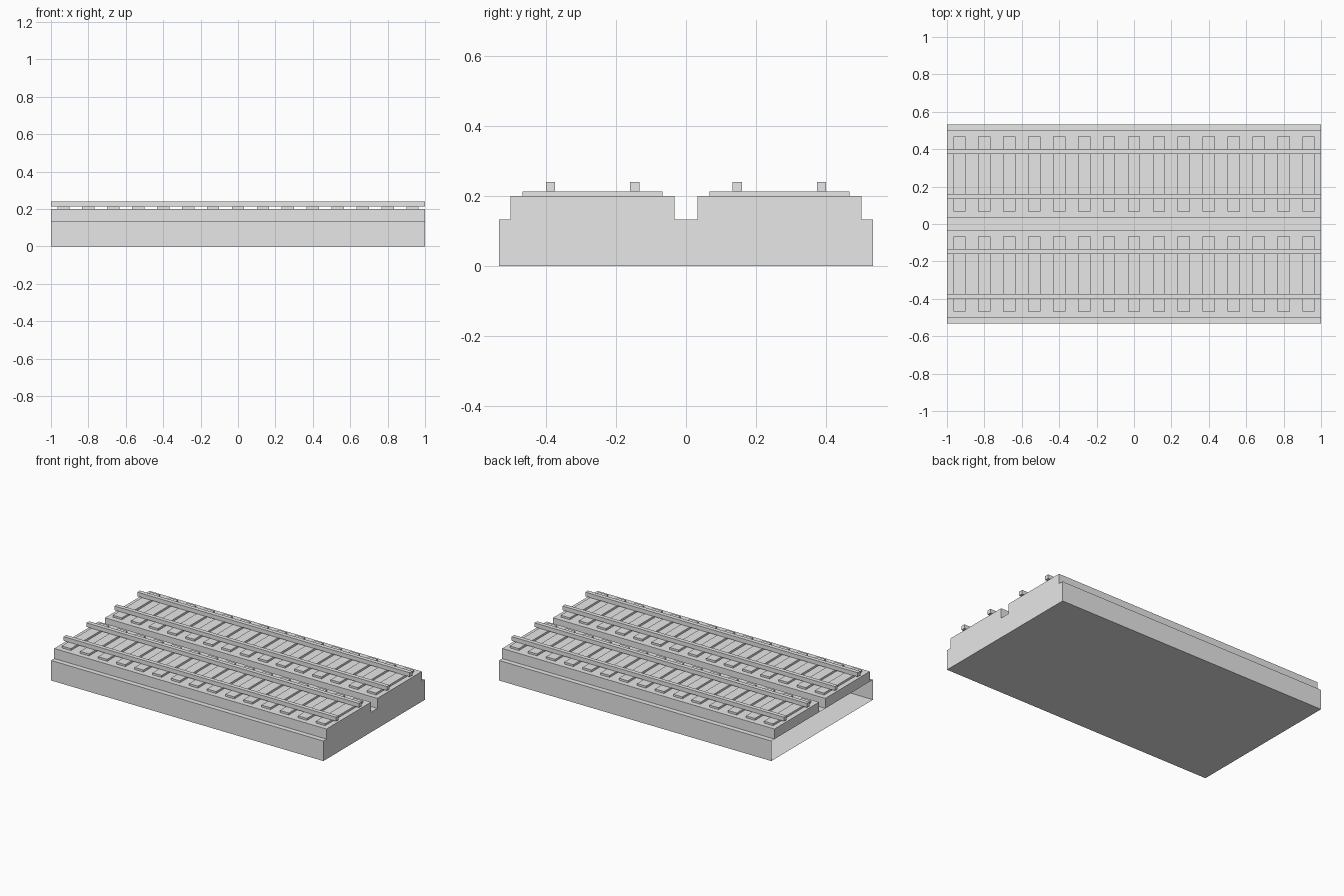
import bpy
import bmesh

cube = bpy.data.objects.get("Cube")
if cube:
    bpy.data.objects.remove(cube, do_unlink=True)

grey = bpy.data.materials.new("concrete_grey")
grey.use_nodes = True
colour = (0.8, 0.8, 0.8, 1)
grey.diffuse_color = colour
grey.node_tree.nodes["Principled BSDF"].inputs["Base Color"].default_value = colour

STEP, DECK, TIE_TOP, RAIL_TOP = 0.133, 0.2, 0.213, 0.24


def finish(name, bm):
    """Turn a bmesh into a grey object."""
    mesh = bpy.data.meshes.new(name)
    bm.to_mesh(mesh)
    bm.free()
    mesh.materials.append(grey)
    obj = bpy.data.objects.new(name, mesh)
    bpy.context.collection.objects.link(obj)
    return obj


def box(name, x, y, z):
    """Box from (low, high) ranges on each axis."""
    bm = bmesh.new()
    bmesh.ops.create_cube(bm, size=1)
    for v in bm.verts:
        v.co = [r[0] if c < 0 else r[1] for c, r in zip(v.co, (x, y, z))]
    return finish(name, bm)


# Track bed: stepped half profile, mirrored and swept along x
half = [(0.533, 0), (0.533, STEP), (0.5, STEP), (0.5, DECK), (0.033, DECK), (0.033, STEP)]
profile = half + [(-y, z) for y, z in reversed(half)]
bm = bmesh.new()
near = [bm.verts.new((1, y, z)) for y, z in profile]
far = [bm.verts.new((-1, y, z)) for y, z in profile]
bm.faces.new(near)
n = len(profile)
for i in range(n):
    j = (i + 1) % n
    bm.faces.new((near[i], far[i], far[j], near[j]))
# The far end is closed only on the two raised decks; the lower part is open
bm.faces.new(far[2:6])
bm.faces.new(far[6:10])
bmesh.ops.recalc_face_normals(bm, faces=bm.faces)
finish("track_bed", bm)

# Two tracks, each with a row of sleepers and a pair of rails
for side, sign in (("back", 1), ("front", -1)):
    def span(a, b):
        return sorted((a * sign, b * sign))

    for i in range(15):
        x = (i - 7) * 2 / 15
        box(f"{side}_sleeper_{i + 1}", (x - 0.033, x + 0.033), span(0.067, 0.467), (DECK, TIE_TOP))
    box(f"{side}_inner_rail", (-1, 1), span(0.133, 0.16), (TIE_TOP, RAIL_TOP))
    box(f"{side}_outer_rail", (-1, 1), span(0.373, 0.4), (TIE_TOP, RAIL_TOP))
